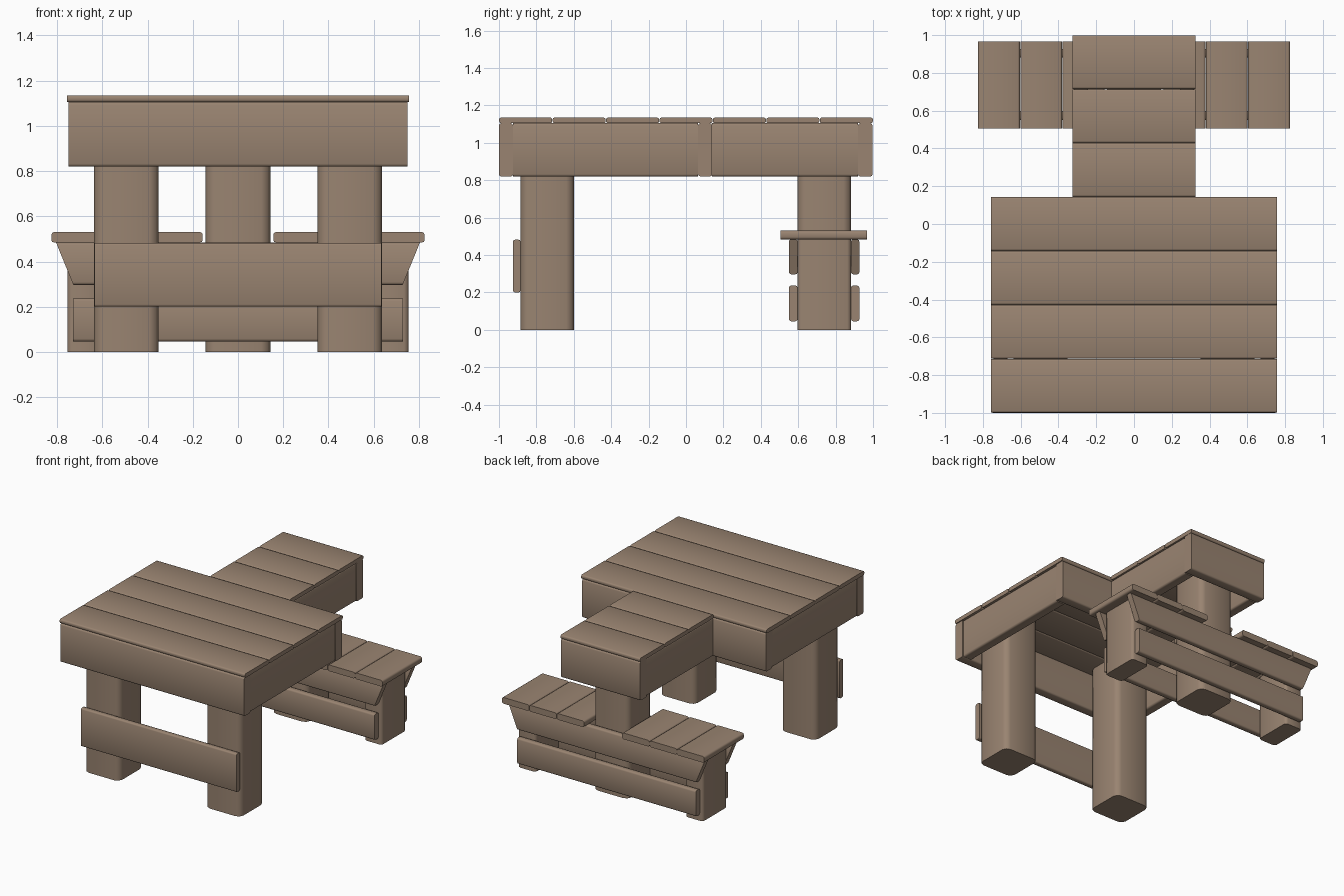
import bpy, bmesh

cube = bpy.data.objects.get("Cube")
if cube:
    bpy.data.objects.remove(cube, do_unlink=True)

wood = bpy.data.materials.new("brown wood")
wood.use_nodes = True
COLOR = (0.32, 0.23, 0.165, 1)
wood.diffuse_color = COLOR
bsdf = next(n for n in wood.node_tree.nodes if n.type == 'BSDF_PRINCIPLED')
bsdf.inputs["Base Color"].default_value = COLOR
bsdf.inputs["Roughness"].default_value = 0.8


def beam(name, xs, ys, zs, axis, bevel, taper=1.0):
    """Timber with its long edges rounded and its ends cut square.
    taper narrows the x length at the bottom edge."""
    ranges = (xs, ys, zs)
    bm = bmesh.new()
    bmesh.ops.create_cube(bm, size=1)
    for v in bm.verts:
        v.co = [lo + (c + 0.5) * (hi - lo) for c, (lo, hi) in zip(v.co, ranges)]
    long_edges = [e for e in bm.edges
                  if abs((e.verts[0].co - e.verts[1].co).normalized()[axis]) > 0.9]
    bmesh.ops.bevel(bm, geom=long_edges, offset=bevel, segments=2,
                    profile=0.5, affect='EDGES')
    for v in bm.verts:
        t = (v.co.z - zs[0]) / (zs[1] - zs[0])
        v.co.x *= taper + (1 - taper) * t
    bmesh.ops.recalc_face_normals(bm, faces=bm.faces)
    mesh = bpy.data.meshes.new(name)
    bm.to_mesh(mesh)
    bm.free()
    mesh.materials.append(wood)
    obj = bpy.data.objects.new(name, mesh)
    bpy.context.collection.objects.link(obj)
    bpy.ops.object.select_all(action='DESELECT')
    obj.select_set(True)
    bpy.context.view_layer.objects.active = obj
    bpy.ops.object.shade_smooth_by_angle(angle=0.8)
    return obj


def span(side, a, b):
    return tuple(sorted((side * a, side * b)))


X, Y, Z = 0, 1, 2
TOP, APRON = 1.135, (0.82, 1.105)
BACK_POST = (0.597, 0.882)

# Table top planks: four wide, three narrow
pitch = 2 / 7
for i in range(7):
    half = 0.757 if i < 4 else 0.325
    y = -1 + i * pitch
    beam(f"top_plank_{i + 1}", (-half, half), (y + 0.001, y + pitch - 0.001),
         (1.105, TOP), X, 0.01)

# Apron boards running across
beam("front_apron", (-0.75, 0.75), (-1, -0.925), APRON, X, 0.012)
beam("middle_apron", (-0.75, 0.75), (0.065, 0.14), APRON, X, 0.012)
beam("back_apron", (-0.323, 0.323), (0.92, 0.997), APRON, X, 0.012)

# Centre post
beam("back_post", (-0.143, 0.143), BACK_POST, (0, 1.1), Z, 0.04)

for side, word in ((1, "left"), (-1, "right")):
    # Apron boards running front to back
    beam(f"{word}_front_side_apron", span(side, 0.67, 0.745), (-0.925, 0.065), APRON, Y, 0.012)
    beam(f"{word}_back_side_apron", span(side, 0.243, 0.318), (0.14, 0.92), APRON, Y, 0.012)
    # Posts
    beam(f"{word}_front_post", span(side, 0.352, 0.637), (-0.885, -0.6), (0, 1.1), Z, 0.04)
    beam(f"{word}_seat_post", span(side, 0.612, 0.755), BACK_POST, (0, 0.484), Z, 0.02)
    # Seat planks
    for i in range(3):
        x = 0.155 + i * 0.224
        beam(f"{word}_seat_plank_{i + 1}", span(side, x + 0.001, x + 0.223),
             (0.505, 0.967), (0.484, 0.53), Y, 0.012)

# Front rail
beam("front_rail", (-0.635, 0.635), (-0.925, -0.885), (0.2, 0.482), X, 0.01)

# Seat rails on both faces of the back posts
for word, ys in (("inner", (0.55, 0.597)), ("outer", (0.882, 0.927))):
    beam(f"{word}_upper_seat_rail", (-0.805, 0.805), ys, (0.297, 0.484), X, 0.012, 0.905)
    beam(f"{word}_lower_seat_rail", (-0.73, 0.73), ys, (0.046, 0.237), X, 0.012)
